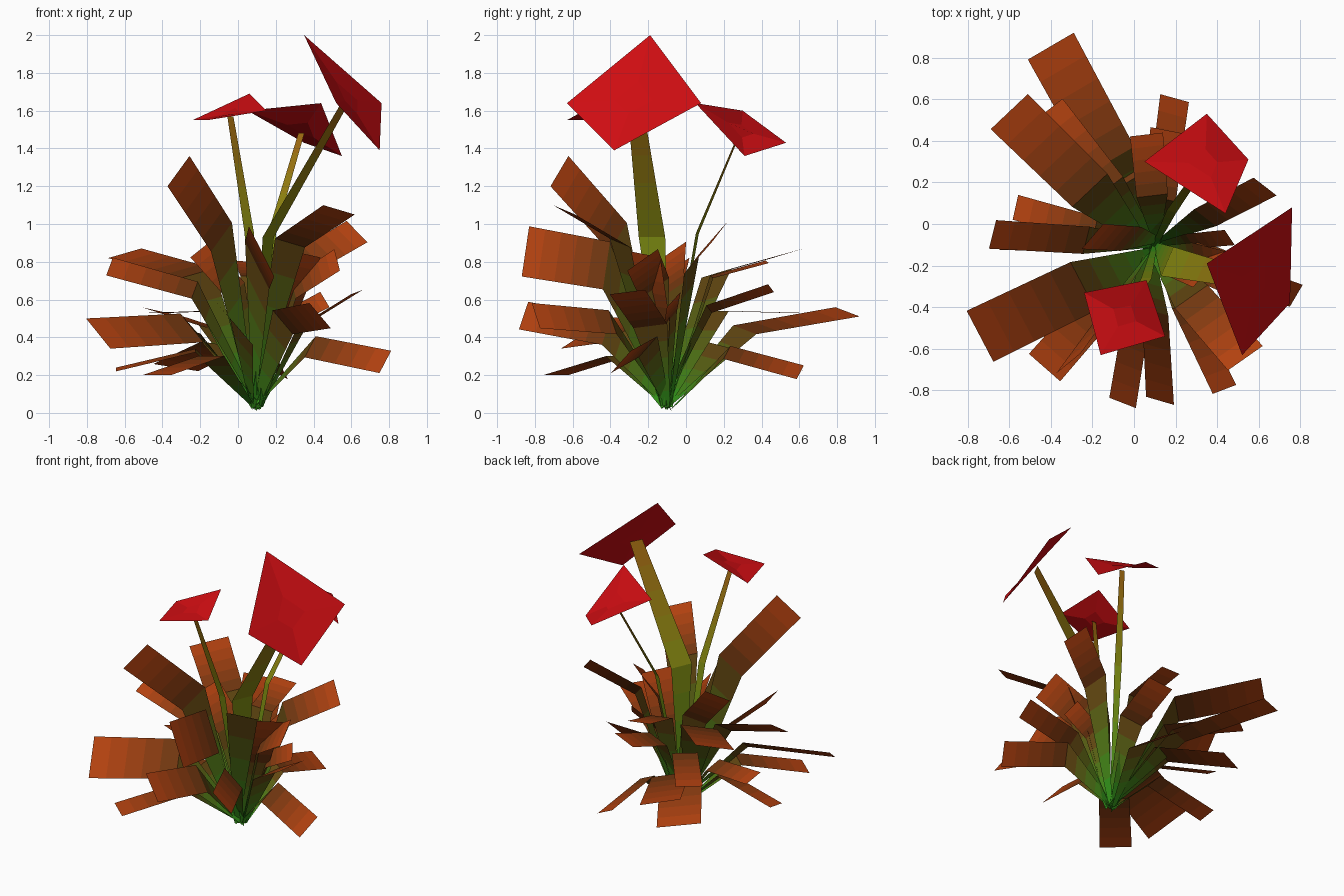
import bpy, math, random
from mathutils import Vector as V

if "Cube" in bpy.data.objects:
    bpy.data.objects.remove(bpy.data.objects["Cube"])

random.seed(4)
UP = V((0, 0, 1))
ROOT = V((0.1, -0.1, 0.02))
BANDS = 5  # colour bands per leaf segment


def material(name, rgb):
    m = bpy.data.materials.new(name)
    m.diffuse_color = (*rgb, 1)
    m.use_nodes = True
    m.node_tree.nodes["Principled BSDF"].inputs["Base Color"].default_value = m.diffuse_color
    return m


def gradient(name, stops):
    """Materials fading from root colour through bend colour to tip colour."""
    a, b, c = map(V, stops)
    n = 2 * BANDS
    mats = []
    for i in range(n):
        t = (i + 0.5) / BANDS
        rgb = a.lerp(b, t) if t < 1 else b.lerp(c, t - 1)
        mats.append(material("%s_%d" % (name, i), rgb))
    return mats


LEAF = gradient("leaf", [(0.02, 0.30, 0.01), (0.13, 0.035, 0.005), (0.48, 0.055, 0.005)])
STEM = gradient("stem", [(0.02, 0.30, 0.01), (0.22, 0.25, 0.005), (0.33, 0.12, 0.005)])
PETAL = material("petal_red", (0.62, 0.004, 0.006))


def mesh_object(name, verts, faces, mats, slots=None):
    me = bpy.data.meshes.new(name)
    me.from_pydata([tuple(v) for v in verts], [], faces)
    for m in mats:
        me.materials.append(m)
    for p, s in zip(me.polygons, slots or [0] * len(faces)):
        p.material_index = s
    ob = bpy.data.objects.new(name, me)
    bpy.context.collection.objects.link(ob)
    return ob


def strip(name, pairs, mats):
    """Flat ribbon through three edge pairs, split into colour bands."""
    rows = []
    for (a, b), (c, d) in zip(pairs, pairs[1:]):
        rows += [(a.lerp(c, t / BANDS), b.lerp(d, t / BANDS)) for t in range(BANDS)]
    rows.append(pairs[-1])
    verts = [p for row in rows for p in row]
    faces = [(2*i, 2*i + 1, 2*i + 3, 2*i + 2) for i in range(2 * BANDS)]
    mesh_object(name, verts, faces, mats, list(range(2 * BANDS)))


def pair(centre, half):
    return centre + half, centre - half


def leaf(name, x, y, z, width, roll, mid_z):
    """Folded leaf: rises from the root to a bend, then spreads to a square tip."""
    tip = V((x, y, z))
    root = ROOT + V((random.uniform(-.03, .03), random.uniform(-.03, .03),
                     random.uniform(0, .03)))
    mid = root.lerp(tip, 0.43)
    mid.z = mid_z
    run = (tip - mid).normalized()
    left = UP.cross(run).normalized()
    r = math.radians(roll)
    side = left * math.cos(r) + run.cross(left) * math.sin(r)
    half = side * width / 2
    strip(name, [pair(root, side * 0.015), pair(mid, half * 0.95),
                 pair(tip, half)], LEAF)


# Leaves by tier: tip x, y, z, width, roll, height of the bend
tiers = {
    "upper_leaf": [
        (-.315, -.67, 1.28, .22, 80, .93), (.535, -.645, 1.075, .21, -15, .90),
        (.63, .18, .96, .18, 45, .79), (.125, -.85, .855, .30, -64, .78),
        (-.60, .54, .845, .25, -12, .74), (-.2, -.06, .865, .18, -45, .65),
        (.525, -.23, .81, .20, 42, .66), (.06, .43, .80, .16, 5, .72),
        (.36, -.22, .84, .23, -22, .50)],
    "middle_leaf": [
        (-.68, -.05, .775, .17, -35, .65), (.16, .45, .66, .17, -15, .55),
        (.63, -.31, .64, .20, 8, .46), (.46, -.065, .60, .12, 50, .50),
        (-.40, .855, .535, .26, 11, .44), (-.41, .55, .53, .17, 0, .54),
        (.435, -.795, .515, .18, -48, .48), (-.055, -.86, .515, .20, -48, .43)],
    "lower_leaf": [
        (-.57, .08, .45, .13, 20, .40), (-.74, -.54, .42, .32, -30, .45),
        (.78, -.345, .27, .17, 45, .35), (-.645, -.06, .23, .13, -9, .33),
        (.195, .605, .215, .16, 28, .32), (-.43, -.69, .20, .20, 0, .30),
        (-.33, .55, .24, .28, 8, .36)],
}
for tier, rows in tiers.items():
    for i, row in enumerate(rows):
        leaf("%s_%d" % (tier, i + 1), *row)


def flower(name, corners, bend, half_mid, half_top):
    """Four sided bloom with a shallow cup, on a bent ribbon stem."""
    outer = [V(c) for c in corners]
    centre = sum(outer, V()) / 4
    n = (outer[2] - outer[0]).cross(outer[3] - outer[1]).normalized()
    if n.z < 0:
        n = -n
    inner = [centre.lerp(c, 0.28) - n * 0.01 for c in outer]
    faces = [(i, (i + 1) % 4, (i + 1) % 4 + 4, i + 4) for i in range(4)]
    mesh_object(name + "_bloom", outer + inner, faces + [(4, 5, 6, 7)], [PETAL])
    hm, ht = V(half_mid), V(half_top)
    strip(name + "_stem", [pair(ROOT + V((0, 0, .02)), hm.normalized() * .012),
                           pair(V(bend), hm), pair(centre - n * .03, ht)], STEM)


# Three flowers
flower("large_flower", [(.35, -.19, 2.0), (.76, .08, 1.64), (.75, -.38, 1.39),
                        (.52, -.63, 1.64)],
       (.16, -.18, .93), (.03, .07, 0), (.02, .04, 0))
flower("front_flower", [(-.24, -.33, 1.55), (.06, -.27, 1.69), (.15, -.54, 1.60),
                        (-.16, -.63, 1.55)],
       (.06, -.26, .95), (.025, 0, 0), (.016, 0, 0))
flower("back_flower", [(.44, .05, 1.64), (.05, .30, 1.60), (.35, .53, 1.43),
                       (.55, .31, 1.36)],
       (.18, .06, .95), (.022, -.008, 0), (.016, -.005, 0))
